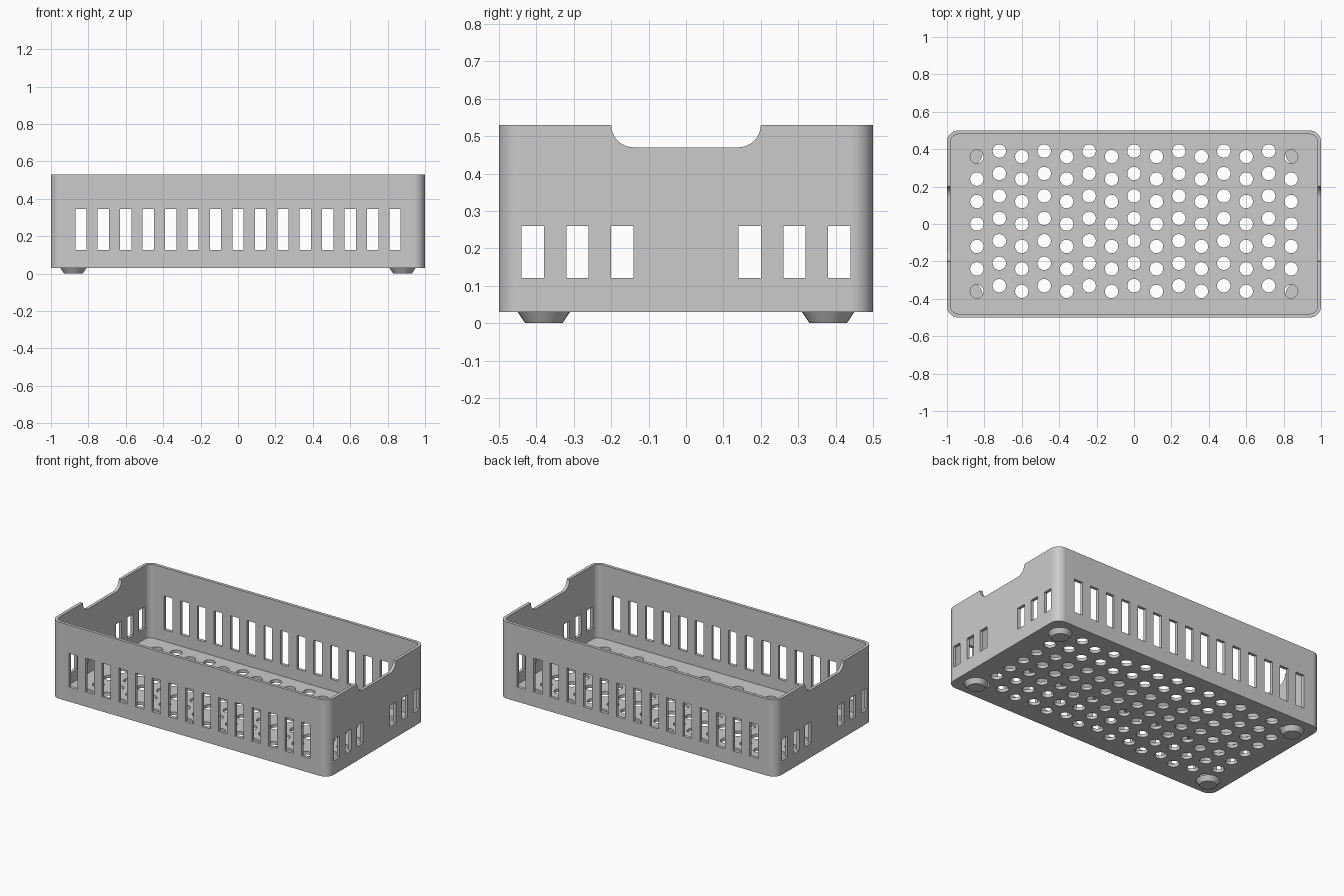
import bpy
import bmesh
from math import cos, sin, pi

if "Cube" in bpy.data.objects:
    bpy.data.objects.remove(bpy.data.objects["Cube"])

grey = bpy.data.materials.new("light_grey_plastic")
grey.use_nodes = True
colour = (0.6, 0.6, 0.6, 1)
grey.diffuse_color = colour
grey.node_tree.nodes["Principled BSDF"].inputs["Base Color"].default_value = colour

BOTTOM, TOP, WALL, PITCH = 0.03, 0.53, 0.02, 0.12


def rounded_rect(ca, cb, w, h, r=0.0, steps=8):
    """Outline of a rectangle with round corners (a circle when r is half the width)."""
    pts = []
    for k, (sa, sb) in enumerate([(1, 1), (-1, 1), (-1, -1), (1, -1)]):
        for i in range(steps + 1):
            t = (k + i / steps) * pi / 2
            p = (ca + sa * (w / 2 - r) + r * cos(t), cb + sb * (h / 2 - r) + r * sin(t))
            if all(abs(p[0] - q[0]) + abs(p[1] - q[1]) > 1e-5 for q in pts):
                pts.append(p)
    return pts


def add_object(name, bm):
    bmesh.ops.recalc_face_normals(bm, faces=bm.faces[:])
    mesh = bpy.data.meshes.new(name)
    bm.to_mesh(mesh)
    bm.free()
    mesh.materials.append(grey)
    ob = bpy.data.objects.new(name, mesh)
    bpy.context.collection.objects.link(ob)
    return ob


def prisms(name, outlines, axis, lo, hi):
    """Extrude every outline along the axis from lo to hi."""
    place = {"x": lambda a, b, t: (t, a, b),
             "y": lambda a, b, t: (a, t, b),
             "z": lambda a, b, t: (a, b, t)}[axis]
    bm = bmesh.new()
    for pts in outlines:
        low = [bm.verts.new(place(a, b, lo)) for a, b in pts]
        high = [bm.verts.new(place(a, b, hi)) for a, b in pts]
        bm.faces.new(low)
        bm.faces.new(high)
        for i in range(len(pts)):
            j = (i + 1) % len(pts)
            bm.faces.new((low[i], low[j], high[j], high[i]))
    return add_object(name, bm)


def activate(ob):
    bpy.ops.object.select_all(action="DESELECT")
    ob.select_set(True)
    bpy.context.view_layer.objects.active = ob


def cut(ob, cutter):
    cutter.hide_render = True
    mod = ob.modifiers.new("cut", "BOOLEAN")
    mod.operation = "DIFFERENCE"
    mod.solver = "EXACT"
    mod.object = cutter
    activate(ob)
    bpy.ops.object.modifier_apply(modifier=mod.name)
    bpy.data.objects.remove(cutter)


def smooth(ob):
    activate(ob)
    bpy.ops.object.shade_smooth_by_angle(angle=pi / 6)
    mod = ob.modifiers.new("flat_walls", "WEIGHTED_NORMAL")
    mod.keep_sharp = True


# Tray body and its open inside
tray = prisms("tray", [rounded_rect(0, 0, 2, 1, 0.06)], "z", BOTTOM, TOP)
inside = rounded_rect(0, 0, 2 - 2 * WALL, 1 - 2 * WALL, 0.06 - WALL)
cut(tray, prisms("inside_cutter", [inside], "z", BOTTOM + WALL, 1))

# Tall slots through the long walls
columns = [i * PITCH for i in range(-7, 8)]
cut(tray, prisms("long_slot_cutter",
                 [rounded_rect(x, 0.235, 0.06, 0.22) for x in columns], "y", -0.7, 0.7))

# Short slots through the end walls
end_slots = [rounded_rect(s * y, 0.19, 0.06, 0.14)
             for s in (-1, 1) for y in (0.17, 0.29, 0.41)]
cut(tray, prisms("end_slot_cutter", end_slots, "x", -1.2, 1.2))

# Hand notches in the rims of the end walls
cut(tray, prisms("notch_cutter", [rounded_rect(0, 0.62, 0.4, 0.3, 0.06)], "x", -1.2, 1.2))

# Staggered drain holes in the floor
holes = [rounded_rect(x, row * PITCH + (0.03 if i % 2 else 0), 0.072, 0.072, 0.036, 6)
         for i, x in enumerate(columns) for row in range(-3, 4)]
cut(tray, prisms("hole_cutter", holes, "z", -0.05, 0.1))
smooth(tray)

# Tapered feet
for sx, side in ((-1, "right"), (1, "left")):
    for sy, end in ((-1, "front"), (1, "back")):
        bm = bmesh.new()
        bmesh.ops.create_cone(bm, cap_ends=True, segments=32, radius1=0.05, radius2=0.07,
                              depth=BOTTOM)
        foot = add_object(f"{end}_{side}_foot", bm)
        foot.location = (sx * 0.88, sy * 0.38, BOTTOM / 2)
        smooth(foot)
